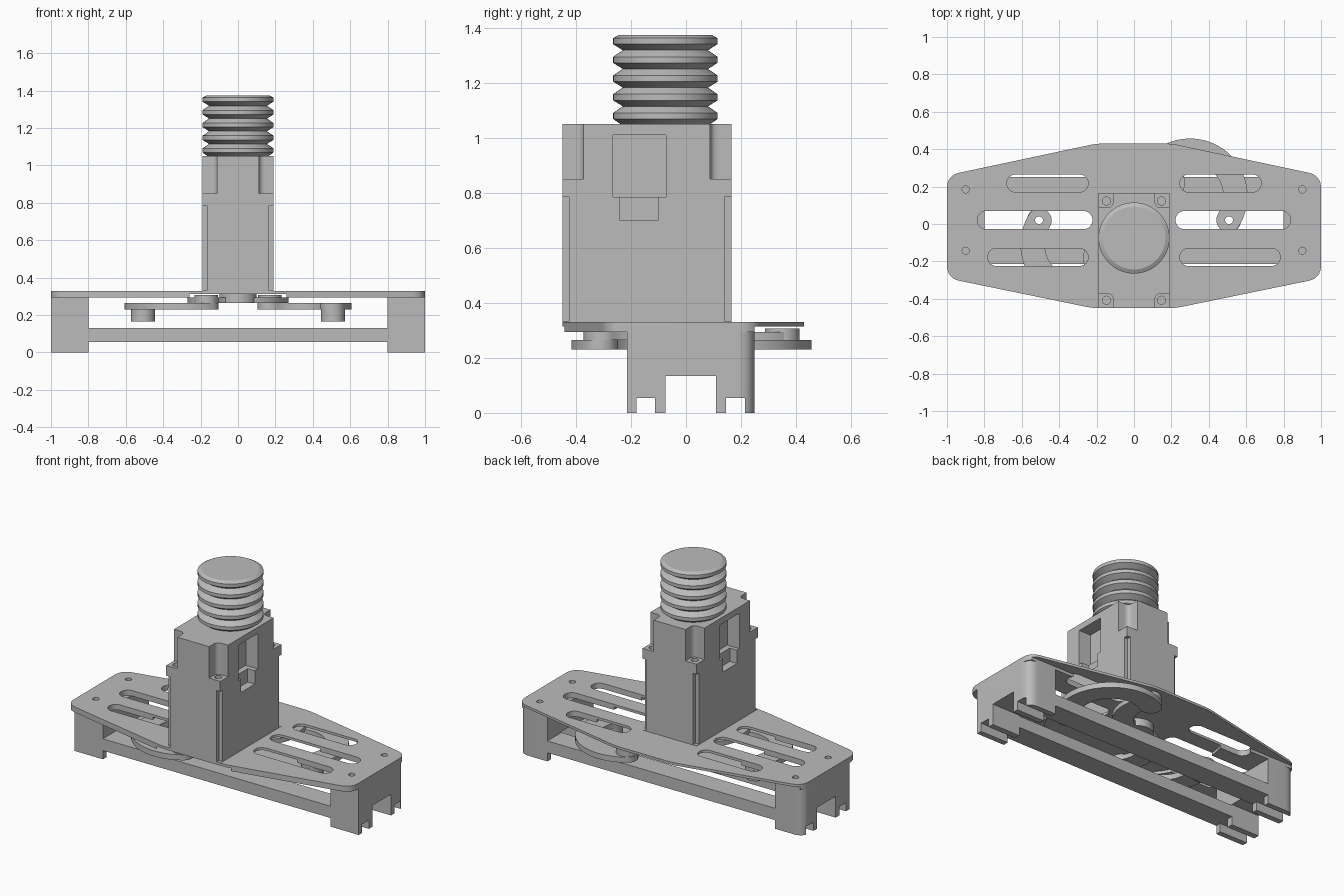
import bpy, bmesh
from math import sin, cos, pi, radians, atan2
from mathutils import Vector

old = bpy.data.objects.get("Cube")
if old:
    bpy.data.objects.remove(old, do_unlink=True)

grey = bpy.data.materials.new("plain_grey")
grey.use_nodes = True
colour = (0.5, 0.5, 0.5, 1)
grey.diffuse_color = colour
grey.node_tree.nodes["Principled BSDF"].inputs["Base Color"].default_value = colour


def finish(name, bm):
    bmesh.ops.recalc_face_normals(bm, faces=bm.faces)
    mesh = bpy.data.meshes.new(name)
    bm.to_mesh(mesh)
    bm.free()
    mesh.materials.append(grey)
    obj = bpy.data.objects.new(name, mesh)
    bpy.context.collection.objects.link(obj)
    return obj


def prism(name, points, z0, z1):
    bm = bmesh.new()
    face = bm.faces.new([bm.verts.new((x, y, z0)) for x, y in points])
    top = bmesh.ops.extrude_face_region(bm, geom=[face])["geom"]
    verts = [v for v in top if isinstance(v, bmesh.types.BMVert)]
    bmesh.ops.translate(bm, verts=verts, vec=(0, 0, z1 - z0))
    return finish(name, bm)


def rect(x0, x1, y0, y1):
    return [(x0, y0), (x1, y0), (x1, y1), (x0, y1)]


def box(name, x0, x1, y0, y1, z0, z1):
    return prism(name, rect(x0, x1, y0, y1), z0, z1)


def arc(cx, cy, r, a0, a1, n=16):
    return [(cx + r * cos(a0 + (a1 - a0) * i / n), cy + r * sin(a0 + (a1 - a0) * i / n))
            for i in range(n + 1)]


def circle(cx, cy, r, n=40):
    return arc(cx, cy, r, 0, 2 * pi, n)[:-1]


def slot(x0, x1, y0, y1):
    r, cy = (y1 - y0) / 2, (y0 + y1) / 2
    return arc(x1 - r, cy, r, -pi / 2, pi / 2) + arc(x0 + r, cy, r, pi / 2, 3 * pi / 2)


def rounded(points, radii, n=8):
    # Round each corner of a polygon with a quadratic fillet
    out = []
    for i, (p, r) in enumerate(zip(points, radii)):
        p = Vector(p)
        if not r:
            out.append(tuple(p))
            continue
        a = p + (Vector(points[i - 1]) - p).normalized() * r
        b = p + (Vector(points[(i + 1) % len(points)]) - p).normalized() * r
        for k in range(n + 1):
            t = k / n
            out.append(tuple(a * (1 - t) ** 2 + p * 2 * t * (1 - t) + b * t * t))
    return out


def band(cx, cy, r, w, a0, a1):
    # Curved bar with round ends
    def end(a, start):
        return arc(cx + r * cos(a), cy + r * sin(a), w, start, start + pi, 14)[1:-1]
    return (arc(cx, cy, r + w, a0, a1, 32) + end(a1, a1)
            + arc(cx, cy, r - w, a1, a0, 32) + end(a0, a0 + pi))


def cut(obj, cutters):
    bpy.context.view_layer.objects.active = obj
    for c in cutters:
        c.hide_render = True
        mod = obj.modifiers.new("cut", "BOOLEAN")
        mod.operation, mod.solver, mod.object = "DIFFERENCE", "EXACT", c
        bpy.ops.object.modifier_apply(modifier=mod.name)
        bpy.data.objects.remove(c, do_unlink=True)


def smooth(obj):
    bpy.ops.object.select_all(action="DESELECT")
    obj.select_set(True)
    bpy.context.view_layer.objects.active = obj
    bpy.ops.object.shade_smooth_by_angle(angle=radians(25))


# Top plate with slots, screw holes and a thinned underside
outline = [(-1, -0.29), (-0.22, -0.45), (0.22, -0.45), (1, -0.29),
           (1, 0.26), (0.2, 0.43), (-0.2, 0.43), (-1, 0.26)]
plate = prism("top_plate", rounded(outline, [0.07, 0.04, 0.04, 0.07] * 2), 0.295, 0.33)
cutters = [prism("recess", circle(0, 0.02, 0.53, 64), 0.2, 0.314),
           box("recess_back", -1.1, 1.1, 0.25, 0.6, 0.2, 0.314)]
for x0, x1, y0, y1 in [(0.245, 0.68, 0.17, 0.265), (0.222, 0.838, -0.028, 0.07),
                       (0.245, 0.782, -0.225, -0.13)]:
    cutters += [prism("slot", slot(x0, x1, y0, y1), 0.2, 0.4),
                prism("slot", slot(-x1, -x0, y0, y1), 0.2, 0.4)]
for sx in (-1, 1):
    cutters += [prism("hole", circle(sx * 0.9, y, 0.019, 20), 0.2, 0.4) for y in (0.185, -0.143)]
cut(plate, cutters)
smooth(plate)

# End legs with notched feet
for side, sx in (("right", -1), ("left", 1)):
    pts = [(sx * 0.8, -0.215), (sx, -0.215), (sx, 0.25), (sx * 0.8, 0.25)]
    leg = prism(side + "_leg", rounded(pts, [0, 0, 0.07, 0]), 0, 0.297)
    cut(leg, [box("notch", sx * 0.9 - 0.2, sx * 0.9 + 0.2, y0, y1, -0.1, z)
              for y0, y1, z in [(-0.18, -0.113, 0.055), (-0.075, 0.11, 0.135),
                                (0.146, 0.215, 0.055)]])
    smooth(leg)

# Long lower rails
for name, y0, y1 in (("front_rail", -0.215, -0.075), ("back_rail", 0.11, 0.25)):
    box(name, -0.81, 0.81, y0, y1, 0.055, 0.13)

# Motor housing: stepped corners, screw recesses and side pockets
MX, Y0, Y1 = 0.19, -0.45, 0.165
motor = box("motor_housing", -MX, MX, Y0, Y1, 0.328, 1.05)
cutters = []
for sx in (-1, 1):
    for y, sy in ((Y0, -1), (Y1, 1)):
        def corner(d, e=0.1):
            return [(sx * (MX - d), y - sy * d), (sx * (MX + e), y - sy * d),
                    (sx * (MX + e), y + sy * e), (sx * (MX - d), y + sy * e)]
        cutters += [prism("corner", rounded(corner(0.078), [0.035, 0, 0, 0]), 0.85, 1.2),
                    prism("edge", corner(0.025), 0.332, 0.785),
                    prism("screw", circle(sx * 0.147, y - sy * 0.042, 0.022, 20), 0.82, 0.9)]
    for y0, y1, z0, z1, d in [(-0.265, -0.072, 0.785, 1.01, 0.085), (-0.24, -0.102, 0.70, 0.79, 0.05)]:
        xs = sorted((sx * (MX - d), sx * 0.3))
        cutters.append(box("pocket", xs[0], xs[1], y0, y1, z0, z1))
cut(motor, cutters)
smooth(motor)

# Ribbed cap: revolved profile
profile = [(0, 1.045), (0.155, 1.045)]
for k in range(5):
    z = 1.081 + 0.068 * k
    profile += [(0.19, z - 0.012), (0.19, z + 0.01)]
    profile.append((0.155, z + 0.034) if k < 4 else (0.168, 1.375))
profile.append((0, 1.375))
bm = bmesh.new()
vs = [bm.verts.new((r, -0.075, z)) for r, z in profile]
es = [bm.edges.new(p) for p in zip(vs, vs[1:])]
bmesh.ops.spin(bm, geom=vs + es, cent=(0, -0.075, 0), axis=(0, 0, 1), angle=2 * pi, steps=48)
bmesh.ops.remove_doubles(bm, verts=bm.verts, dist=1e-4)
smooth(finish("ribbed_cap", bm))

# Crank hub, and a curved arm, link and pins turned half round for the other side
smooth(prism("crank_hub", circle(0, 0.02, 0.1), 0.265, 0.316))
for side, turn in (("left", 1), ("right", -1)):
    def turned(points):
        return [(turn * x, 0.02 + turn * (y - 0.02)) for x, y in points]
    arm = prism(side + "_crank_arm", turned(band(0.005, 0.22, 0.203, 0.062, -pi / 2, radians(38))),
                0.265, 0.295)
    a0, a1 = atan2(-0.13, 0.208), atan2(0.2, -0.13)
    link = prism(side + "_curved_link", turned(band(0.3, 0.15, 0.242, 0.065, a0, a1)), 0.23, 0.265)
    joint = prism(side + "_joint_pin", turned(circle(0.17, 0.35, 0.063)), 0.264, 0.307)
    foot = prism(side + "_link_pin", turned(circle(0.508, 0.02, 0.064)), 0.165, 0.231)
    for part in (link, foot):
        cut(part, [prism("bore", turned(circle(0.508, 0.02, 0.021, 20)), 0.1, 0.4)])
    for part in (arm, link, joint, foot):
        smooth(part)
